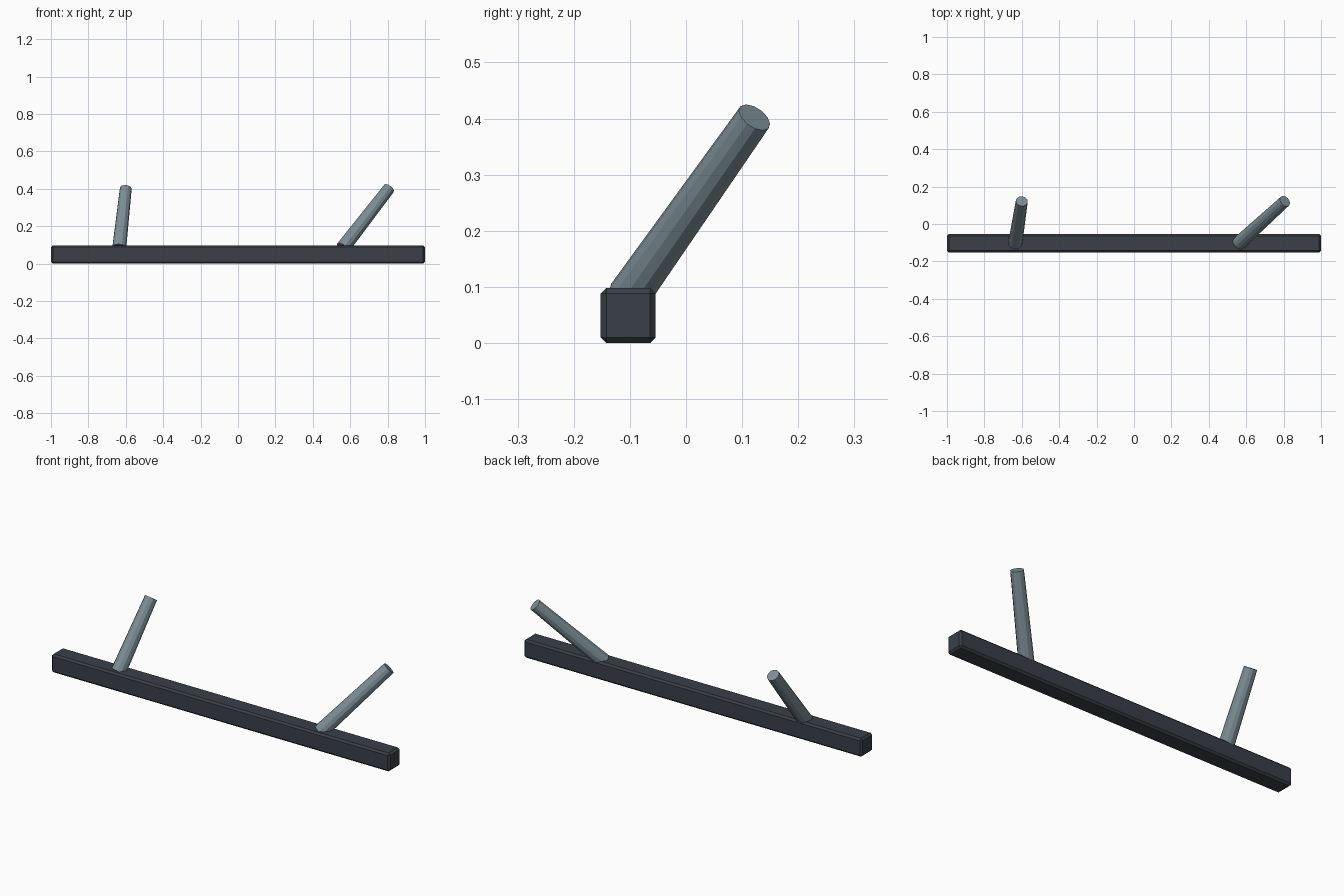
import bpy
import bmesh
from mathutils import Vector

if "Cube" in bpy.data.objects:
    bpy.data.objects.remove(bpy.data.objects["Cube"])


def material(name, rgb):
    m = bpy.data.materials.new(name)
    m.diffuse_color = (*rgb, 1)
    m.use_nodes = True
    m.node_tree.nodes["Principled BSDF"].inputs["Base Color"].default_value = m.diffuse_color
    return m


dark = material("dark slate", (0.042, 0.050, 0.064))
steel = material("grey blue", (0.205, 0.275, 0.310))


def add_object(name, bm, mat):
    mesh = bpy.data.meshes.new(name)
    bm.to_mesh(mesh)
    bm.free()
    mesh.materials.append(mat)
    ob = bpy.data.objects.new(name, mesh)
    bpy.context.collection.objects.link(ob)
    return ob


# long rail with chamfered edges
bm = bmesh.new()
bmesh.ops.create_cube(bm, size=1)
bmesh.ops.scale(bm, vec=(2.0, 0.098, 0.098), verts=bm.verts)
rail = add_object("rail", bm, dark)
rail.location = (0, -0.103, 0.049)
bevel = rail.modifiers.new("chamfer", 'BEVEL')
bevel.width = 0.01
bevel.segments = 1


# slightly tapered pegs leaning up and back out of the rail
def peg(name, base, tip):
    base, tip = Vector(base), Vector(tip)
    axis = tip - base
    bm = bmesh.new()
    bmesh.ops.create_cone(bm, cap_ends=True, segments=12,
                          radius1=0.038, radius2=0.032, depth=axis.length)
    ob = add_object(name, bm, steel)
    ob.location = (base + tip) / 2
    ob.rotation_euler = axis.to_track_quat('Z', 'Y').to_euler()


peg("left_peg", (-0.635, -0.103, 0.083), (-0.60, 0.122, 0.402))
peg("right_peg", (0.56, -0.103, 0.083), (0.807, 0.122, 0.402))
